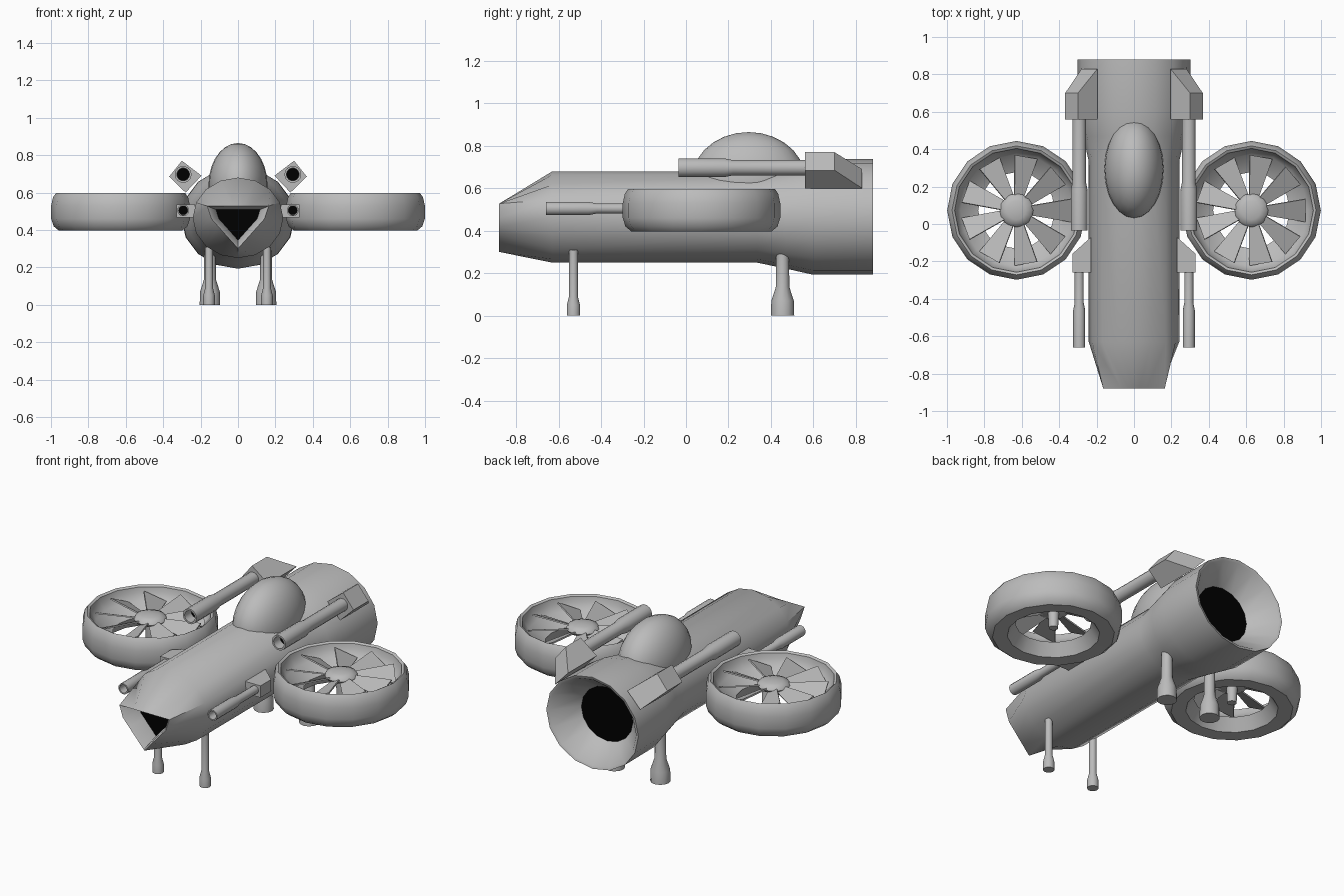
import bpy, bmesh
from math import sin, cos, pi, radians
from mathutils import Vector, Matrix

if "Cube" in bpy.data.objects:
    bpy.data.objects.remove(bpy.data.objects["Cube"])


def material(name, value):
    mat = bpy.data.materials.new(name)
    mat.use_nodes = True
    colour = (value, value, value, 1)
    mat.diffuse_color = colour
    mat.node_tree.nodes["Principled BSDF"].inputs["Base Color"].default_value = colour
    return mat


MATS = [material("hull grey", 0.5), material("opening black", 0.0)]


def finish(name, bm, smooth=True):
    bmesh.ops.recalc_face_normals(bm, faces=bm.faces)
    mesh = bpy.data.meshes.new(name)
    bm.to_mesh(mesh)
    bm.free()
    obj = bpy.data.objects.new(name, mesh)
    bpy.context.collection.objects.link(obj)
    for mat in MATS:
        mesh.materials.append(mat)
    if smooth:
        bpy.ops.object.select_all(action='DESELECT')
        obj.select_set(True)
        bpy.context.view_layer.objects.active = obj
        bpy.ops.object.shade_smooth_by_angle(angle=radians(42))
    return obj


def loft(name, rings, caps=(0, 0), closed=False, smooth=True):
    """Skin a list of point rings; caps are the material slots of the two ends."""
    bm = bmesh.new()
    loops = [[bm.verts.new(p) for p in ring] for ring in rings]
    pairs = list(zip(loops, loops[1:]))
    if closed:
        pairs.append((loops[-1], loops[0]))
    n = len(loops[0])
    for a, b in pairs:
        for i in range(n):
            j = (i + 1) % n
            bm.faces.new((a[i], a[j], b[j], b[i]))
    if not closed:
        for loop, slot in zip((loops[0], loops[-1]), caps):
            bm.faces.new(loop).material_index = slot
    return finish(name, bm, smooth)


def lathe(name, profile, centre, axis='z', n=16, **kw):
    """Revolve (radius, height) pairs about an axis through centre."""
    rings = []
    for r, h in profile:
        ring = []
        for i in range(n):
            a = 2 * pi * i / n
            p = (r * cos(a), r * sin(a), h) if axis == 'z' else (r * cos(a), h, r * sin(a))
            ring.append(Vector(centre) + Vector(p))
        rings.append(ring)
    return loft(name, rings, **kw)


# Fuselage: triangular intake, round body, flared hollow exhaust
N = 16


def oval(y, rx, rz, z=0.465):
    return [(rx * cos(2 * pi * i / N), y, z + rz * sin(2 * pi * i / N)) for i in range(N)]


def intake(y, scale):
    ring = []
    for i in range(N):
        c, s = cos(2 * pi * i / N), sin(2 * pi * i / N)
        limits = [0.165 / max(abs(c), 0.01)]
        if s > 0.01:
            limits.append(0.068 / s)
        side = 0.746 * abs(c) - 0.665 * s
        if side > 0.01:
            limits.append(0.106 / side)
        r = min(limits) * scale
        ring.append((r * c, y, 0.46 + r * s))
    return ring


loft("fuselage", [
    intake(-0.77, 0.72), intake(-0.87, 0.92), intake(-0.88, 1),
    oval(-0.63, 0.242, 0.215), oval(0.335, 0.242, 0.215),
    oval(0.47, 0.272, 0.243), oval(0.6, 0.3, 0.272), oval(0.88, 0.303, 0.272),
    oval(0.875, 0.285, 0.256), oval(0.74, 0.17, 0.16)], caps=(1, 1))

# Canopy dome
bm = bmesh.new()
bmesh.ops.create_uvsphere(bm, u_segments=24, v_segments=14, radius=1,
                          matrix=Matrix.Translation((0, 0.295, 0.64)) @ Matrix.Diagonal((0.158, 0.268, 0.225, 1)))
finish("canopy", bm)


def mount(name, section, y_front, y_outer, y_inner):
    """Block whose outer edge (first two section points) is swept back."""
    ends = (y_outer, y_outer, y_inner, y_inner)
    loft(name, [[(x, y_front, z) for x, z in section],
                [(x, y, z) for (x, z), y in zip(section, ends)]], smooth=False)


def gun(name, x, z, y0, y1, y2, wide, thin):
    """Barrel with a hollow dark muzzle."""
    lathe(name, [(wide * 0.74, y0 + 0.06), (wide * 0.76, y0), (wide, y0), (wide, y1 - 0.04),
                 (thin, y1), (thin, y2)], (x, 0, z), 'y', n=14, caps=(1, 0))


DUCT = [(0.325, 0.56), (0.331, 0.59), (0.345, 0.598), (0.361, 0.575), (0.371, 0.53),
        (0.371, 0.46), (0.358, 0.42), (0.33, 0.397), (0.25, 0.4), (0.205, 0.47), (0.3, 0.52)]
BLADES = 9

for side, s in (("left", 1), ("right", -1)):
    # Ducted fan
    fan = (s * 0.628, 0.073, 0)
    lathe(side + "_fan_duct", DUCT, fan, closed=True)
    lathe(side + "_fan_hub", [(0.025, 0.44), (0.03, 0.53), (0.08, 0.54), (0.09, 0.555),
                              (0.08, 0.572), (0.05, 0.582), (0.015, 0.586)], fan)
    bm = bmesh.new()
    for k in range(BLADES):
        spin = Matrix.Translation((fan[0], fan[1], 0.55)) @ Matrix.Rotation(
            radians(80) + 2 * pi * k / BLADES, 4, 'Z') @ Matrix.Rotation(radians(25), 4, 'X')
        blade = bmesh.ops.create_cube(bm, size=1)["verts"]
        for v in blade:
            tip = v.co.x > 0
            v.co = spin @ Vector((0.29 if tip else 0.06, v.co.y * (0.135 if tip else 0.05), v.co.z * 0.008))
    finish(side + "_fan_blades", bm, smooth=False)

    # Upper cannon and its swept mount
    mount(side + "_upper_mount", [(s * 0.30, 0.77), (s * 0.368, 0.685), (s * 0.28, 0.60), (s * 0.195, 0.69)],
          0.56, 0.70, 0.83)
    gun(side + "_upper_cannon", s * 0.293, 0.697, -0.035, 0.22, 0.6, 0.045, 0.037)

    # Lower gun and its mount
    mount(side + "_lower_mount", [(s * 0.33, 0.537), (s * 0.33, 0.467), (s * 0.23, 0.467), (s * 0.23, 0.537)],
          -0.26, -0.16, -0.07)
    gun(side + "_lower_gun", s * 0.293, 0.505, -0.66, -0.42, -0.22, 0.032, 0.024)

    # Landing legs with thick feet
    lathe(side + "_front_leg", [(0.031, 0), (0.031, 0.05), (0.021, 0.09), (0.021, 0.31)],
          (s * 0.155, -0.53, 0), n=12)
    lathe(side + "_rear_leg", [(0.055, 0), (0.053, 0.07), (0.032, 0.135), (0.03, 0.30)],
          (s * 0.15, 0.455, 0), n=12)
